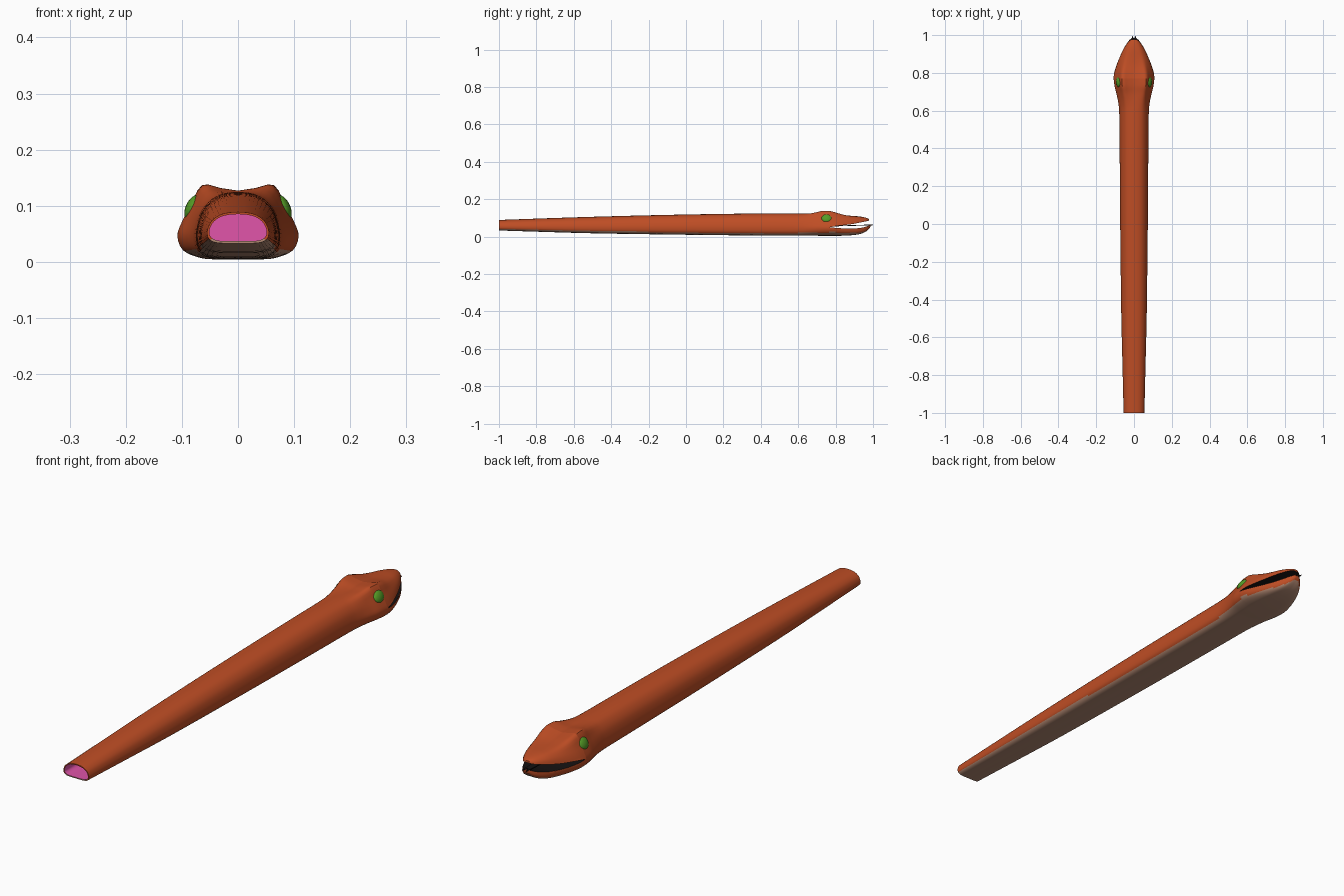
import bpy, bmesh, math
from mathutils import Vector

if "Cube" in bpy.data.objects:
    bpy.data.objects.remove(bpy.data.objects["Cube"])


def material(name, rgb):
    m = bpy.data.materials.new(name)
    m.diffuse_color = (*rgb, 1)
    m.use_nodes = True
    m.node_tree.nodes["Principled BSDF"].inputs["Base Color"].default_value = m.diffuse_color
    return m


ORANGE = material("orange_skin", (0.52, 0.075, 0.018))
TAN = material("tan_belly", (0.45, 0.25, 0.17))
PINK = material("pink_throat", (0.75, 0.09, 0.40))
BLACK = material("black_mouth", (0.008, 0.006, 0.006))
GREEN = material("green_eye", (0.09, 0.33, 0.02))


def smooth_path(pts, n):
    """Catmull-Rom resampling of a list of tuples."""
    out = []
    for i in range(len(pts) - 1):
        a, b, c, d = (Vector(pts[min(max(k, 0), len(pts) - 1)]) for k in range(i - 1, i + 3))
        for s in range(n):
            t = s / n
            out.append(0.5 * (2 * b + (c - a) * t + (2 * a - 5 * b + 4 * c - d) * t * t
                              + (3 * b - a - 3 * c + d) * t ** 3))
    return out + [Vector(pts[-1])]


# Half cross-sections from belly to crown: plain neck and browed head
NECK = smooth_path([(0, 0), (.4, 0), (.75, .03), (.95, .15), (1, .32), (.97, .5),
                    (.85, .72), (.6, .9), (.3, .98), (0, 1)], 3)
HEAD = smooth_path([(0, 0), (.35, .005), (.6, .02), (.9, .12), (1, .32), (.92, .52),
                    (.78, .74), (.6, 1), (.3, .965), (0, .93)], 3)


def section(st):
    y, w, zb, zt, brow = st[:5]
    half = [a.lerp(b, brow) for a, b in zip(NECK, HEAD)]
    pts = [Vector((p.x * w, y, zb + p.y * (zt - zb))) for p in half]
    return pts + [Vector((-p.x, p.y, p.z)) for p in pts[-2:0:-1]]


def finish(bm, name, mats, angle=40):
    me = bpy.data.meshes.new(name)
    bm.to_mesh(me)
    bm.free()
    ob = bpy.data.objects.new(name, me)
    bpy.context.collection.objects.link(ob)
    for m in mats:
        me.materials.append(m)
    bpy.ops.object.select_all(action='DESELECT')
    ob.select_set(True)
    bpy.context.view_layer.objects.active = ob
    bpy.ops.object.shade_smooth_by_angle(angle=math.radians(angle))
    return ob


def loft(name, rings, mats, cap_end=False, inward=False, rule=None):
    bm = bmesh.new()
    rows = [[bm.verts.new(p) for p in r] for r in rings]
    n = len(rows[0])
    for a, b in zip(rows, rows[1:]):
        for i in range(n):
            j = (i + 1) % n
            bm.faces.new((a[i], b[i], b[j], a[j]))
    if cap_end:
        bm.faces.new(rows[-1])
    # Ring runs anticlockwise seen from -y, so set directions explicitly
    bm.normal_update()
    f = bm.faces[:][0]
    outward = f.normal.z < 0
    if outward == inward:
        for g in bm.faces:
            g.normal_flip()
    if cap_end:
        bm.normal_update()
        last = bm.faces[:][-1]
        if (last.normal.y > 0) == inward:
            last.normal_flip()
    bm.normal_update()
    if rule:
        for g in bm.faces:
            g.material_index = rule(g)
    return finish(bm, name, mats)


def skin_rule(f):
    return 1 if f.normal.z < -0.6 else 0


# Neck and back of head: y, half width, bottom, top, brow amount
BODY = [(-1, .055, .033, .089, 0), (-.75, .061, .025, .098, 0), (-.5, .067, .018, .106, 0),
        (-.2, .071, .013, .114, 0), (.1, .074, .009, .120, 0), (.4, .076, .006, .124, 0),
        (.58, .078, .005, .125, .05), (.64, .083, .005, .126, .25), (.69, .093, .005, .130, .7),
        (.73, .103, .004, .136, 1), (.77, .108, .004, .136, 1)]
body = smooth_path(BODY, 5)
loft("neck_and_head", [section(s) for s in body], [ORANGE, TAN], rule=skin_rule)

# Throat lining and the rim at the open end
inner = [Vector((s[0], s[1] - .004, s[2] + .004, s[3] - .004, s[4])) for s in body if s[0] < .75]
loft("throat", [section(s) for s in inner], [PINK], cap_end=True, inward=True)
bm = bmesh.new()
outer_ring = [bm.verts.new(p) for p in section(body[0])]
inner_ring = [bm.verts.new(p) for p in section(inner[0])]
for i in range(len(outer_ring)):
    j = (i + 1) % len(outer_ring)
    f = bm.faces.new((outer_ring[i], outer_ring[j], inner_ring[j], inner_ring[i]))
    f.material_index = 1 if f.calc_center_median().z < .04 else 0
bm.normal_update()
for f in bm.faces:
    if f.normal.y > 0:
        f.normal_flip()
finish(bm, "neck_rim", [ORANGE, TAN])

# Jaws: as above plus the height of the mouth surface
UPPER = [(.77, .108, .004, .136, 1, .050), (.80, .104, .012, .129, .9, .056),
         (.84, .092, .028, .119, .6, .061), (.88, .077, .038, .113, .3, .066),
         (.92, .059, .048, .109, .1, .073), (.95, .041, .060, .104, 0, .079),
         (.968, .027, .070, .099, 0, .083), (.978, .012, .080, .094, 0, .086)]
LOWER = [(.77, .108, .004, .136, 1, .050), (.80, .105, .004, .128, .9, .047),
         (.84, .093, .005, .115, .6, .044), (.88, .077, .007, .105, .3, .043),
         (.92, .059, .012, .095, .1, .045), (.95, .042, .021, .090, 0, .050),
         (.972, .026, .035, .085, 0, .057), (.986, .010, .052, .080, 0, .064)]


def jaw(name, table, upper):
    rings, cut = [], {}
    pick = max if upper else min
    for st in smooth_path(table, 4):
        ring = section(st)
        for p in ring:
            p.z = pick(p.z, st[5])
        cut[round(st[0], 4)] = st[5]
        rings.append(ring)

    def rule(f):
        if all(abs(v.co.z - cut[round(v.co.y, 4)]) < 1e-5 for v in f.verts):
            return 2
        return 0 if upper else skin_rule(f)

    bm_rings = rings
    ob = loft(name, bm_rings, [ORANGE, TAN, BLACK], cap_end=True, rule=None)
    # Colour the mouth surface, and keep normals consistent
    bm = bmesh.new()
    bm.from_mesh(ob.data)
    cut_keys = sorted(cut)
    for f in bm.faces:
        for v in f.verts:
            key = min(cut_keys, key=lambda k: abs(k - v.co.y))
            v.tag = abs(v.co.z - cut[key]) < 1e-5
        if all(v.tag for v in f.verts):
            f.material_index = 2
        elif not upper and f.normal.z < -0.6:
            f.material_index = 1
    bmesh.ops.recalc_face_normals(bm, faces=bm.faces[:])
    probe = max(bm.faces, key=lambda f: f.calc_center_median().y)
    if probe.normal.y < 0:
        for f in bm.faces:
            f.normal_flip()
    bm.to_mesh(ob.data)
    bm.free()


jaw("upper_jaw", UPPER, True)
jaw("lower_jaw", LOWER, False)

# Forked tongue
bm = bmesh.new()
outline = [(-.016, .77), (.016, .77), (.012, .95), (.009, 1.0), (0, .975), (-.009, 1.0), (-.012, .95)]
face = bm.faces.new([bm.verts.new((x, y, .054 + .03 * (y - .77))) for x, y in outline])
ext = bmesh.ops.extrude_face_region(bm, geom=[face])
for v in ext["geom"]:
    if isinstance(v, bmesh.types.BMVert):
        v.co.z += .004
bmesh.ops.recalc_face_normals(bm, faces=bm.faces[:])
finish(bm, "tongue", [BLACK])

# Eyes
for side, label in ((1, "right"), (-1, "left")):
    bm = bmesh.new()
    bmesh.ops.create_uvsphere(bm, u_segments=20, v_segments=12, radius=1)
    for v in bm.verts:
        x, y, z = v.co.x * .013, v.co.y * .028, v.co.z * .024
        a = math.radians(-26)
        v.co = (side * (.080 + x * math.cos(a) - z * math.sin(-a)), .752 + y,
                .097 + z * math.cos(a) + x * math.sin(-a))
    bmesh.ops.recalc_face_normals(bm, faces=bm.faces[:])
    finish(bm, label + "_eye", [GREEN])
